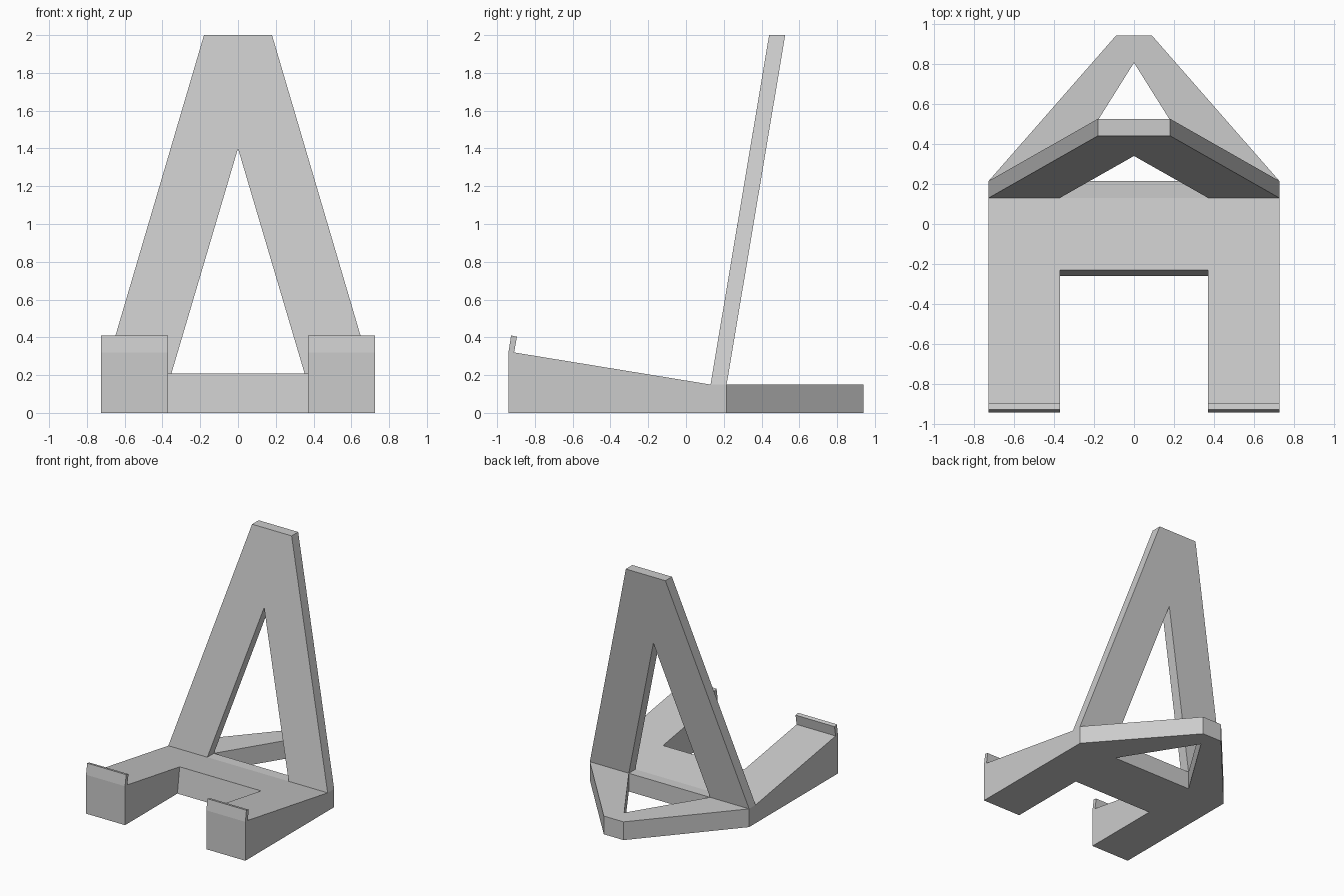
import bpy
import bmesh
from mathutils import Vector

cube = bpy.data.objects.get("Cube")
if cube:
    bpy.data.objects.remove(cube, do_unlink=True)

grey = bpy.data.materials.new("light_grey")
grey.use_nodes = True
grey.diffuse_color = (0.6, 0.6, 0.6, 1)
grey.node_tree.nodes["Principled BSDF"].inputs["Base Color"].default_value = (0.6, 0.6, 0.6, 1)


def prism(name, points, sweep):
    """Closed solid made by sweeping a flat outline along a vector."""
    bm = bmesh.new()
    face = bm.faces.new([bm.verts.new(p) for p in points])
    swept = bmesh.ops.extrude_face_region(bm, geom=[face], use_keep_orig=True)["geom"]
    verts = [v for v in swept if isinstance(v, bmesh.types.BMVert)]
    bmesh.ops.translate(bm, verts=verts, vec=Vector(sweep))
    bmesh.ops.recalc_face_normals(bm, faces=bm.faces)
    mesh = bpy.data.meshes.new(name)
    bm.to_mesh(mesh)
    bm.free()
    mesh.materials.append(grey)
    obj = bpy.data.objects.new(name, mesh)
    bpy.context.collection.objects.link(obj)
    return obj


def a_outline(half_base, half_tip, half_hole, place, tip, apex):
    """Tapered outline with a triangular notch; place(x, t) maps into 3D."""
    flat = [(-half_base, 0), (-half_tip, tip), (half_tip, tip),
            (half_base, 0), (half_hole, 0), (0, apex), (-half_hole, 0)]
    return [place(x, t) for x, t in flat]


HALF = 0.725      # half width of the stand
INNER = 0.37      # half width of the openings
SEAT = 0.15       # height of the rear of the base
HINGE = 0.13      # y of the foot of the backrest
BACK = 0.215      # y of the rear of the base
LEAN = 0.31 / 1.85

# Base: sloping side profile with an upturned lip at the front
side = [(-0.94, 0), (-0.94, 0.32), (-0.926, 0.41), (-0.895, 0.403), (-0.91, 0.32),
        (HINGE, SEAT), (BACK, SEAT), (BACK, 0)]
base = prism("base", [(-HALF, y, z) for y, z in side], (2 * HALF, 0, 0))

# Front opening, its rear wall tilted like the backrest
notch = [(-1.2, -0.1), (-0.274, -0.1), (-0.188, 0.5), (-1.2, 0.5)]
cutter = prism("front_opening_cutter", [(-INNER, y, z) for y, z in notch], (2 * INNER, 0, 0))
cutter.hide_render = True
cutter.hide_viewport = True
cutter.display_type = 'WIRE'
cut = base.modifiers.new("front_opening", 'BOOLEAN')
cut.operation = 'DIFFERENCE'
cut.solver = 'EXACT'
cut.object = cutter

# Leaning backrest
prism("backrest",
      a_outline(HALF, 0.18, INNER, lambda x, t: (x, HINGE + LEAN * t, SEAT + t), 1.85, 1.25),
      (0, BACK - HINGE, 0))

# Flat rear support foot
prism("rear_foot",
      a_outline(HALF, 0.09, INNER, lambda x, t: (x, BACK + t, 0), 0.725, 0.59),
      (0, 0, SEAT))
